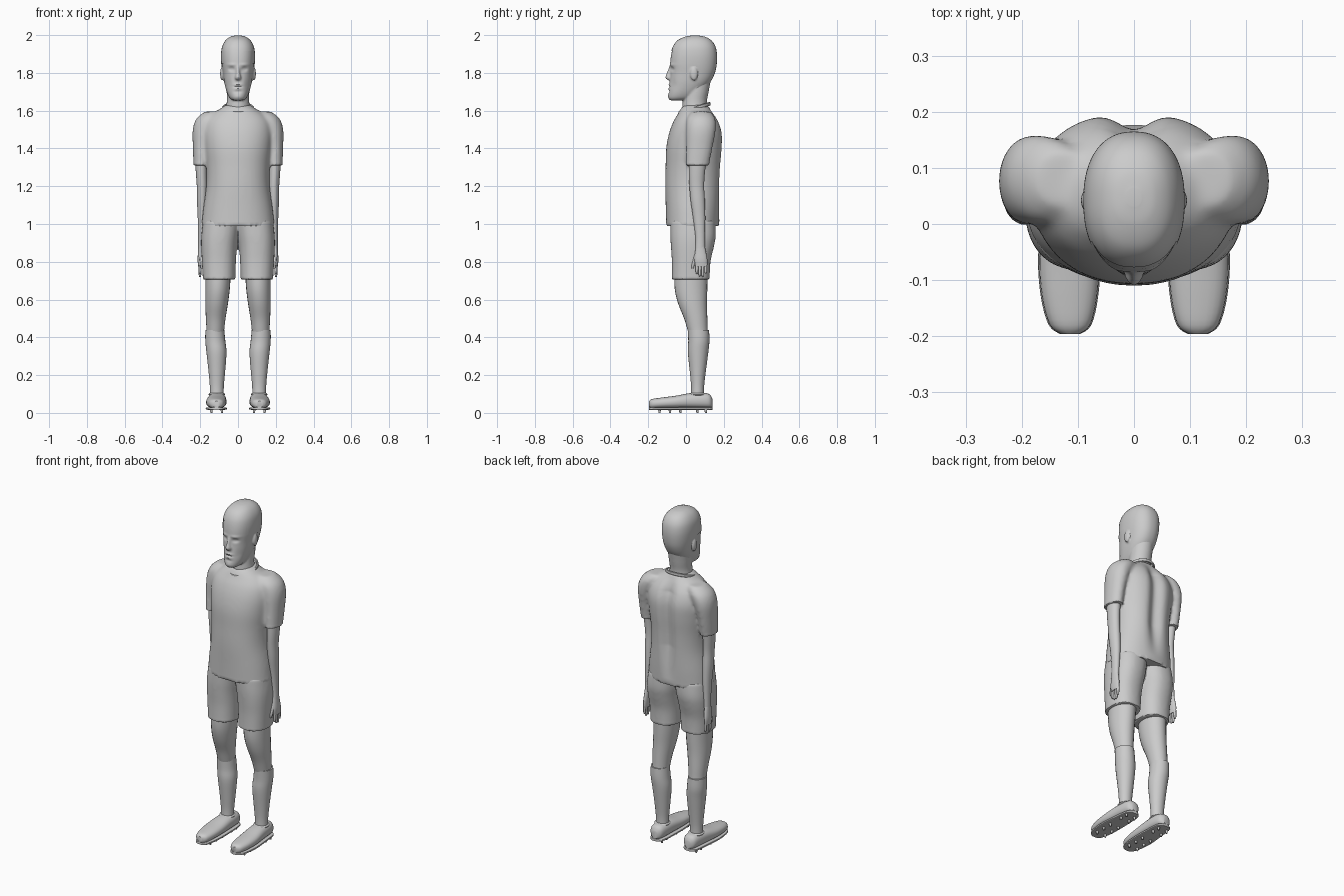
import bpy, bmesh
from math import sin, cos, pi, exp
from mathutils import Vector, Matrix

cube = bpy.data.objects.get("Cube")
if cube:
    bpy.data.objects.remove(cube)

mat = bpy.data.materials.new("plain grey")
mat.use_nodes = True
GREY = (0.6, 0.6, 0.6, 1)
mat.diffuse_color = GREY
mat.node_tree.nodes["Principled BSDF"].inputs["Base Color"].default_value = GREY


def spline(rings, steps):
    """Pass a smooth curve through a list of ring tuples."""
    pts = [Vector(r) for r in rings]
    ext = [pts[0]] + pts + [pts[-1]]
    for i in range(len(pts) - 1):
        a, b, c, d = ext[i:i + 4]
        for k in range(steps):
            t = k / steps
            yield (b * 2 + (c - a) * t + (a * 2 - b * 5 + c * 4 - d) * t ** 2
                   + (b * 3 - a - c * 3 + d) * t ** 3) / 2
    yield pts[-1]


def loft(bm, rings, side=1, power=2, sides=32, steps=4, along_y=False):
    """Skin rings of (height, centre x, half width, near, far)."""
    loops = []
    for t, cx, rx, lo, hi in spline(rings, steps):
        loop = []
        for k in range(sides):
            c, s = cos(2 * pi * k / sides), sin(2 * pi * k / sides)
            u = (abs(c) ** (2 / power)) * (1 if c > 0 else -1)
            v = (abs(s) ** (2 / power)) * (1 if s > 0 else -1)
            x, w = side * (cx + rx * u), (lo + hi) / 2 + (hi - lo) / 2 * v
            loop.append(bm.verts.new((x, t, w) if along_y else (x, w, t)))
        loops.append(loop)
    for a, b in zip(loops, loops[1:]):
        for k in range(sides):
            n = (k + 1) % sides
            bm.faces.new((a[k], a[n], b[n], b[k]))
    bm.faces.new(loops[0])
    bm.faces.new(loops[-1])
    bmesh.ops.recalc_face_normals(bm, faces=bm.faces)


def ball(bm, centre, size):
    m = Matrix.Translation(centre) @ Matrix.Diagonal((*size, 1))
    bmesh.ops.create_uvsphere(bm, u_segments=16, v_segments=10, radius=1, matrix=m)


def build(name, bm, voxel=0, passes=0, keep=None, sculpt=None):
    """Make an object; optionally fuse its volumes, smooth and sculpt them."""
    me = bpy.data.meshes.new(name)
    bm.to_mesh(me)
    bm.free()
    ob = bpy.data.objects.new(name, me)
    bpy.context.collection.objects.link(ob)
    bpy.ops.object.select_all(action='DESELECT')
    ob.select_set(True)
    bpy.context.view_layer.objects.active = ob
    if voxel:
        mod = ob.modifiers.new("fuse", 'REMESH')
        mod.mode, mod.voxel_size = 'VOXEL', voxel
        bpy.ops.object.convert(target='MESH')
        bm = bmesh.new()
        bm.from_mesh(ob.data)
        soft = [v for v in bm.verts if not (keep and keep(v.co))]
        for _ in range(passes):
            bmesh.ops.smooth_vert(bm, verts=soft, factor=0.5,
                                  use_axis_x=True, use_axis_y=True, use_axis_z=True)
        for v in bm.verts:
            if sculpt:
                sculpt(v.co)
        bm.to_mesh(ob.data)
        bm.free()
    ob.data.materials.clear()
    ob.data.materials.append(mat)
    bpy.ops.object.shade_smooth_by_angle(angle=0.7)
    return ob


# Shirt: torso and both sleeves fused
TORSO = [(.99, 0, .193, -.105, .175), (1.08, 0, .184, -.107, .18), (1.2, 0, .168, -.11, .185),
         (1.3, 0, .168, -.108, .19), (1.4, 0, .178, -.105, .198), (1.48, 0, .183, -.09, .198),
         (1.54, 0, .172, -.068, .18), (1.58, 0, .14, -.045, .155), (1.61, 0, .095, -.028, .13),
         (1.63, 0, .065, -.01, .115)]
SLEEVE = [(1.31, .195, .041, -.002, .122), (1.4, .195, .044, .0, .14), (1.5, .183, .057, .0, .158),
          (1.56, .155, .064, .005, .155), (1.595, .125, .05, .03, .13)]
bm = bmesh.new()
loft(bm, TORSO, power=2.2, sides=48)
for side in (1, -1):
    loft(bm, SLEEVE, side)


def spine(co):
    if co.y > .08:
        fade = min(1, max(0, (co.z - 1.02) * 5)) * min(1, max(0, (1.62 - co.z) * 12))
        co.y -= .03 * fade * exp(-(co.x / .04) ** 2)


build("shirt", bm, .009, 6,
      lambda c: c.z < 1.005 or (abs(c.x) > .15 and 1.295 < c.z < 1.325), spine)

# Collar band
bm = bmesh.new()
band = []
for k in range(40):
    a = 2 * pi * k / 40
    out = Vector((cos(a), sin(a), 0))
    mid = Vector((.08 * out.x, .045 + .08 * out.y, 1.612 + .024 * out.y))
    band.append([bm.verts.new(mid + out * .006 * cos(b) + Vector((0, 0, .01 * sin(b))))
                 for b in (j * pi / 4 for j in range(8))])
for k in range(40):
    a, b = band[k], band[(k + 1) % 40]
    for j in range(8):
        bm.faces.new((a[j], b[j], b[(j + 1) % 8], a[(j + 1) % 8]))
bmesh.ops.recalc_face_normals(bm, faces=bm.faces)
build("collar", bm)

# Shorts: two legs meeting at the waist
SHORTS = [(.705, .1, .086, -.075, .125), (.8, .101, .09, -.075, .13), (.88, .1, .095, -.08, .148),
          (.94, .095, .099, -.083, .158), (1.02, .085, .1, -.083, .155)]
bm = bmesh.new()
for side in (1, -1):
    loft(bm, SHORTS, side, power=2.3)
build("shorts", bm, .009, 4, lambda c: c.z < .72)

# Head: skull, jaw, neck, nose and ears fused, then the face sculpted
HEAD = [(1.655, 0, .028, -.085, .0), (1.668, 0, .045, -.093, .04), (1.7, 0, .06, -.092, .08),
        (1.75, 0, .073, -.087, .125), (1.8, 0, .08, -.083, .15), (1.85, 0, .086, -.084, .16),
        (1.9, 0, .087, -.078, .161), (1.94, 0, .08, -.065, .152), (1.97, 0, .062, -.04, .13),
        (1.988, 0, .036, 0, .095), (1.994, 0, .01, .035, .06)]
NECK = [(1.57, 0, .072, -.02, .115), (1.64, 0, .06, -.018, .11), (1.7, 0, .06, -.01, .12),
        (1.78, 0, .06, 0, .135)]
NOSE = [(1.762, 0, .013, -.098, -.06), (1.775, 0, .017, -.11, -.06), (1.8, 0, .011, -.102, -.06),
        (1.84, 0, .009, -.087, -.06)]
bm = bmesh.new()
loft(bm, HEAD, power=2.3, sides=40)
loft(bm, NECK)
loft(bm, NOSE, sides=16)
for side in (1, -1):
    ball(bm, (side * .085, .042, 1.795), (.01, .02, .036))

# Face dabs: x, z, width, height, push back
DABS = [(.034, 1.82, .015, .01, .011), (.035, 1.843, .024, .007, -.004),
        (0, 1.738, .02, .005, -.005), (0, 1.727, .022, .003, .004), (0, 1.716, .018, .005, -.004),
        (0, 1.7, .02, .006, .004), (0, 1.675, .018, .01, -.003), (.05, 1.735, .015, .03, .004),
        (.034, 1.82, .009, .005, -.004)]


def face(co):
    if co.y < -.02:
        for x, z, w, h, push in DABS:
            co.y += push * exp(-((abs(co.x) - x) / w) ** 2 - ((co.z - z) / h) ** 2)


build("head", bm, .005, 3, None, face)

# Hair: thin cap over the scalp with a hairline and sideburns
bm = bmesh.new()
loft(bm, [(z, x, r + .003, lo - .003, hi + .003) for z, x, r, lo, hi in HEAD],
     power=2.3, sides=64, steps=8)
for v in bm.verts:
    v.co.z += .004 * min(1, max(0, (v.co.z - 1.9) * 12))


def bare(c):
    line = 1.915 if c.y < -.035 else 1.85 if c.y < .015 else 1.84 if c.y < .06 else 1.72
    return c.z < line


bmesh.ops.delete(bm, geom=[f for f in bm.faces if bare(f.calc_center_median())], context='FACES')
build("hair", bm)

ARM = [(.87, .196, .015, .05, .1), (.93, .193, .018, .05, .1), (1.03, .19, .023, .038, .102),
       (1.12, .19, .027, .025, .1), (1.2, .19, .028, .018, .096), (1.27, .193, .03, .015, .1),
       (1.36, .195, .034, .015, .11)]
PALM = [(.775, .2, .011, .05, .112), (.81, .2, .014, .045, .113), (.85, .198, .014, .048, .106),
        (.89, .196, .014, .053, .098)]
LEG = [(.39, .122, .045, .022, .118), (.44, .12, .047, .008, .115), (.5, .118, .052, -.01, .113),
       (.58, .113, .06, -.042, .111), (.66, .108, .065, -.06, .113), (.76, .105, .068, -.06, .115)]
SOCK = [(.08, .112, .036, .026, .096), (.14, .112, .037, .027, .096), (.22, .112, .044, .02, .105),
        (.32, .114, .053, .01, .118), (.38, .12, .053, .012, .124), (.44, .123, .05, .01, .122)]
BOOT = [(-.196, .114, .016, .03, .062), (-.18, .114, .036, .024, .073), (-.13, .115, .049, .024, .081),
        (-.06, .115, .054, .024, .09), (.02, .112, .05, .024, .104), (.09, .11, .045, .024, .106),
        (.125, .11, .036, .025, .098), (.14, .11, .017, .03, .075)]
for side, label in ((1, "left_"), (-1, "right_")):
    # Arm and hand
    bm = bmesh.new()
    loft(bm, ARM, side, sides=20)
    loft(bm, PALM, side, sides=20)
    for k, tip in enumerate((.735, .722, .72, .738)):
        y = .058 + k * .0155
        loft(bm, [(tip, .201, .004, y - .004, y + .004), (tip + .012, .201, .007, y - .007, y + .007),
                  (.79, .2, .008, y - .008, y + .008)], side, sides=10, steps=2)
    loft(bm, [(.765, .192, .004, .03, .04), (.785, .193, .008, .03, .046),
              (.85, .196, .009, .048, .07)], side, sides=10, steps=2)
    build(label + "arm", bm)

    # Leg and sock
    for part, rings in (("leg", LEG), ("sock", SOCK)):
        bm = bmesh.new()
        loft(bm, rings, side, sides=24)
        build(label + part, bm)

    # Boot with a rolled ankle opening
    bm = bmesh.new()
    loft(bm, BOOT, side, power=2.4, sides=24, along_y=True)
    ball(bm, (side * .112, .062, .098), (.044, .045, .012))
    build(label + "boot", bm)

    # Sole plate and studs
    bm = bmesh.new()
    loft(bm, [(t, x, r + .002, .016, .03) for t, x, r, lo, hi in BOOT],
         side, power=5, sides=24, along_y=True)
    for y in (-.14, -.085, -.03, .06, .105):
        for dx in (-.028, .028):
            bmesh.ops.create_cone(bm, cap_ends=True, segments=10, radius1=.005, radius2=.008,
                                  depth=.02, matrix=Matrix.Translation((side * .113 + dx, y, .01)))
    build(label + "sole", bm)
